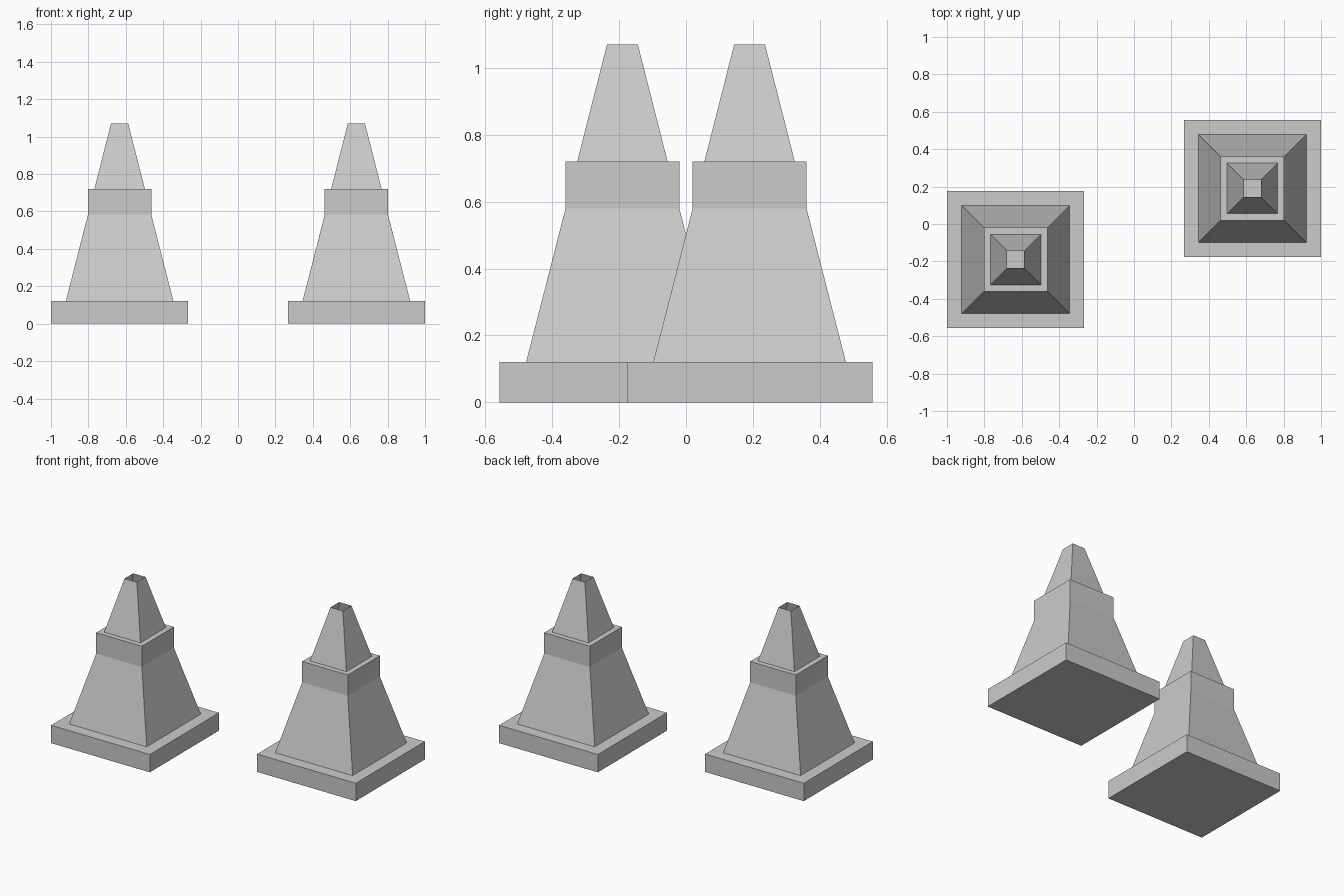
import bpy, bmesh

if "Cube" in bpy.data.objects:
    bpy.data.objects.remove(bpy.data.objects["Cube"])

# (half width, height) of each square ring, from the ground to the open tip
PROFILE = [(0.367, 0.0), (0.367, 0.12), (0.288, 0.12), (0.17, 0.58),
           (0.17, 0.72), (0.135, 0.72), (0.046, 1.07)]


def square_cone(name, x, y):
    """Hollow four-sided cone: closed underneath, open at the tip."""
    bm = bmesh.new()
    rings = [[bm.verts.new((sx * h, sy * h, z))
              for sx, sy in ((-1, -1), (1, -1), (1, 1), (-1, 1))]
             for h, z in PROFILE]
    bm.faces.new(rings[0][::-1])
    for low, high in zip(rings, rings[1:]):
        for i in range(4):
            j = (i + 1) % 4
            bm.faces.new((low[i], low[j], high[j], high[i]))
    mesh = bpy.data.meshes.new(name)
    bm.to_mesh(mesh)
    bm.free()
    obj = bpy.data.objects.new(name, mesh)
    obj.location = (x, y, 0)
    bpy.context.collection.objects.link(obj)


# two identical cones, placed diagonally about the origin
for name, side in (("left_traffic_cone", -1), ("right_traffic_cone", 1)):
    square_cone(name, side * 0.633, side * 0.19)
